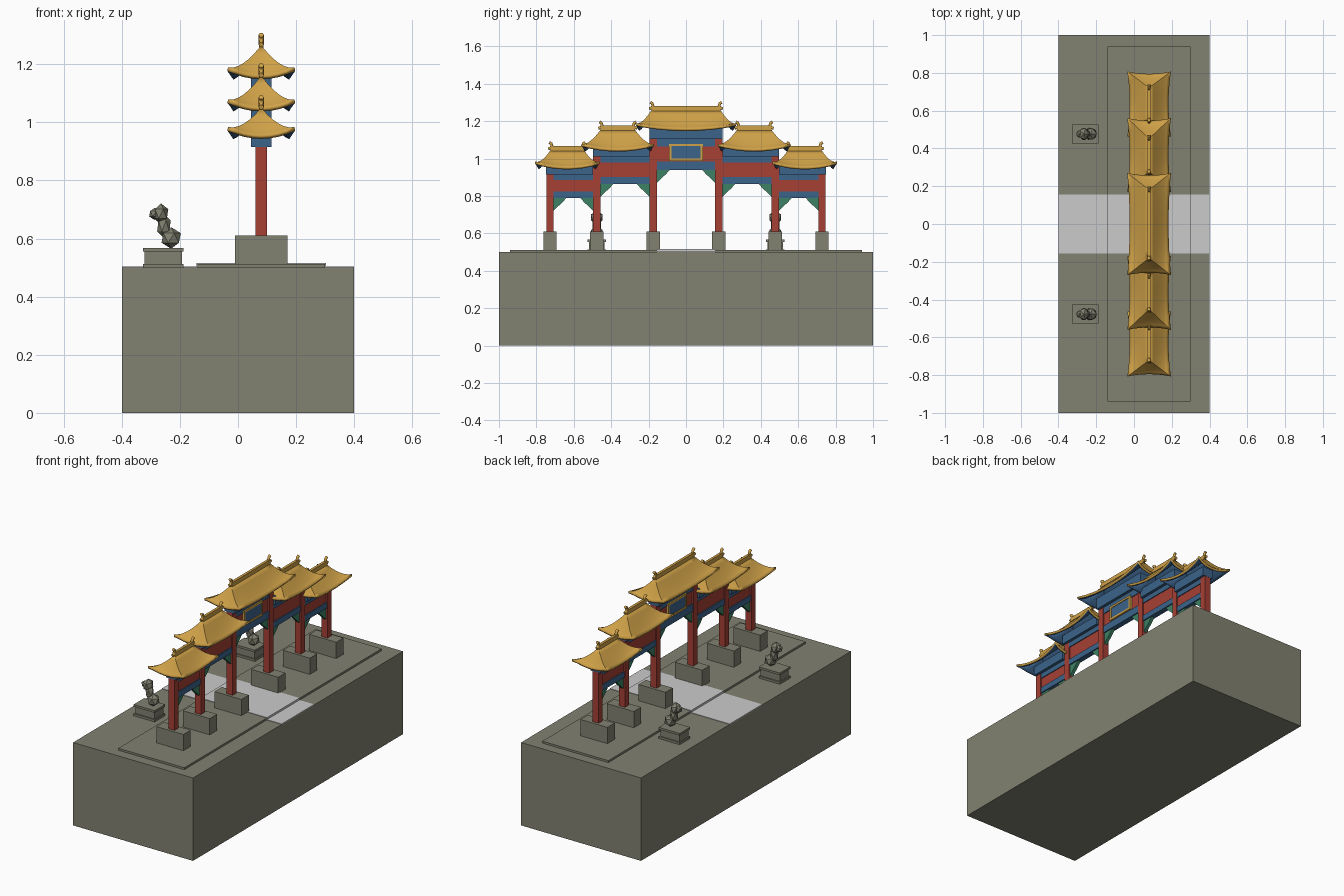
import bpy, bmesh, math
from mathutils import Vector

cube = bpy.data.objects.get("Cube")
if cube:
    bpy.data.objects.remove(cube)


def material(name, rgb):
    m = bpy.data.materials.new(name)
    m.use_nodes = True
    m.diffuse_color = (*rgb, 1)
    m.node_tree.nodes["Principled BSDF"].inputs["Base Color"].default_value = (*rgb, 1)
    return m


STONE = material("grey_stone", (0.22, 0.22, 0.165))
PAVING = material("pale_paving", (0.6, 0.6, 0.6))
RED = material("red_paint", (0.38, 0.05, 0.035))
BLUE = material("blue_paint", (0.045, 0.125, 0.26))
GOLD = material("gold_tile", (0.63, 0.36, 0.065))
GREEN = material("green_paint", (0.045, 0.22, 0.13))

AXIS = 0.08  # x of the gateway plane


def finish(name, bm, *mats):
    bmesh.ops.recalc_face_normals(bm, faces=bm.faces)
    me = bpy.data.meshes.new(name)
    bm.to_mesh(me)
    bm.free()
    for m in mats:
        me.materials.append(m)
    ob = bpy.data.objects.new(name, me)
    bpy.context.collection.objects.link(ob)
    return ob


def box(name, x, y, z, mat):
    """Box from (min, max) pairs."""
    bm = bmesh.new()
    bmesh.ops.create_cube(bm, size=1)
    for v in bm.verts:
        v.co = [(a + b) / 2 + c * (b - a) for (a, b), c in zip((x, y, z), v.co)]
    return finish(name, bm, mat)


def around(c, half):
    return (c - half, c + half)


def bracket(name, y, z, direction, size=0.07):
    """Triangular corner brace under a beam."""
    bm = bmesh.new()
    pts = [(y, z), (y + direction * size, z), (y + direction * size * 0.75, z - size * 0.3),
           (y, z - size)]
    face = bm.faces.new([bm.verts.new((AXIS - 0.01, a, b)) for a, b in pts])
    ext = bmesh.ops.extrude_face_region(bm, geom=[face])["geom"]
    bmesh.ops.translate(bm, vec=(0.02, 0, 0),
                        verts=[v for v in ext if isinstance(v, bmesh.types.BMVert)])
    finish(name, bm, GREEN)


def roof(name, cy, half, ridge, z0, height):
    """Curved hipped roof with lifted corners, ridge bar and curled finials."""
    steps, rings, thick, depth = 8, 6, 0.014, 0.115
    bm = bmesh.new()
    loops = []
    for r in range(rings + 1):
        t = r / rings
        hx = depth * (1 - t) + 0.005 * t
        hy = half + (ridge - half) * t
        fade = (1 - t) ** 2
        loop = []
        for side in range(4):
            for i in range(steps):
                s = -1 + 2 * i / steps
                bow = 1 - 0.012 * (1 - s * s) * fade / depth
                px, py = [(s, -bow), (bow, s), (-s, bow), (-bow, -s)][side]
                if side % 2 == 0:
                    py = math.copysign(1 - (1 - abs(py)) * depth / half, py)
                z = z0 + thick + height * t ** 1.4 + 0.03 * s ** 2 * fade
                loop.append(bm.verts.new((AXIS + px * hx, cy + py * hy, z)))
        loops.append(loop)
    n = len(loops[0])
    for a, b in zip(loops, loops[1:]):
        for i in range(n):
            j = (i + 1) % n
            bm.faces.new((a[i], a[j], b[j], b[i]))
    bm.normal_update()
    ob = finish(name, bm, GOLD, BLUE)
    if sum(p.normal.z for p in ob.data.polygons) < 0:
        ob.data.flip_normals()
    mod = ob.modifiers.new("thickness", "SOLIDIFY")
    mod.thickness, mod.offset = thick, -1
    mod.material_offset, mod.material_offset_rim = 1, 0
    bpy.context.view_layer.objects.active = ob
    ob.select_set(True)
    bpy.ops.object.shade_smooth_by_angle(angle=math.radians(30))
    ob.select_set(False)

    top = z0 + thick + height
    box(name + "_ridge", around(AXIS, 0.008), around(cy, ridge), (top - 0.012, top + 0.022), GOLD)
    for s in (-1, 1):
        cu = bpy.data.curves.new(name + "_finial", "CURVE")
        cu.dimensions = "3D"
        cu.bevel_depth, cu.bevel_resolution, cu.use_fill_caps = 0.009, 1, True
        sp = cu.splines.new("POLY")
        path = [(-0.012, 0.008), (0.002, 0.012), (0.008, 0.024), (0.004, 0.036), (-0.006, 0.042)]
        sp.points.add(len(path) - 1)
        for p, (a, b) in zip(sp.points, path):
            p.co = (AXIS, cy + s * (ridge - a), top + b, 1)
        cu.materials.append(GOLD)
        bpy.context.collection.objects.link(bpy.data.objects.new(name + "_finial", cu))


# Ground block, raised plinth and paved road
box("ground_block", (-0.4, 0.4), (-1, 1), (0, 0.5), STONE)
box("plinth", (-0.14, 0.30), (-0.94, 0.94), (0.5, 0.512), STONE)
box("road", (-0.4, 0.4), (-0.155, 0.155), (0.498, 0.503), PAVING)
box("road_on_plinth", (-0.142, 0.302), (-0.155, 0.155), (0.5, 0.515), PAVING)

# Pillars on stone footings
for s in (-1, 1):
    for y, top in ((0.175, 1.11), (0.477, 1.02), (0.728, 0.93)):
        box("footing", around(AXIS, 0.09), around(s * y, 0.035), (0.51, 0.61), STONE)
        box("pillar", around(AXIS, 0.02), around(s * y, 0.019), (0.61, top), RED)


def bay(name, y0, y1, lower, panel, upper, cap, top, cap_span):
    """Beams, panel, braces and architrave between two pillars."""
    box(name + "_lower_beam", around(AXIS, 0.017), (y0, y1), (lower, panel), BLUE)
    box(name + "_panel", around(AXIS, 0.012), (y0, y1), (panel, upper), RED)
    box(name + "_upper_beam", around(AXIS, 0.017), (y0, y1), (upper, cap), BLUE)
    box(name + "_architrave", around(AXIS, 0.035), cap_span, (cap, top), BLUE)
    d = 1 if y1 > y0 else -1
    bracket(name + "_brace", y0 + d * 0.018, lower, d)
    bracket(name + "_brace", y1 - d * 0.018, lower, -d)


# Bays and their roofs
bay("centre", -0.175, 0.175, 0.94, 0.985, 1.065, 1.105, 1.175, (-0.195, 0.195))
roof("centre_roof", 0, 0.27, 0.185, 1.145, 0.1)
for s in (-1, 1):
    bay("middle", s * 0.175, s * 0.477, 0.865, 0.90, 0.98, 1.01, 1.065, (s * 0.195, s * 0.497))
    roof("middle_roof", s * 0.365, 0.195, 0.092, 1.035, 0.105)
    bay("outer", s * 0.477, s * 0.728, 0.79, 0.825, 0.885, 0.915, 0.97, (s * 0.497, s * 0.748))
    roof("outer_roof", s * 0.635, 0.172, 0.09, 0.94, 0.09)

# Framed plaque on both faces of the centre bay
box("plaque", around(AXIS, 0.021), around(0, 0.08), (1.0, 1.068), BLUE)
for z in (0.994, 1.072):
    box("plaque_frame_rail", around(AXIS, 0.025), around(0, 0.09), around(z, 0.006), GOLD)
for y in (-0.084, 0.084):
    box("plaque_frame_side", around(AXIS, 0.025), around(y, 0.006), (0.994, 1.072), GOLD)


def boulder(name, pos, scale):
    bm = bmesh.new()
    bmesh.ops.create_icosphere(bm, subdivisions=1, radius=1)
    for v in bm.verts:
        v.co = Vector(pos) + Vector(c * k for c, k in zip(v.co, scale))
    finish(name, bm, STONE)


# Guardian statues on stepped pedestals
for s in (-1, 1):
    y = s * 0.477
    for name, hx, hy, z in (("base", 0.07, 0.05, (0.5, 0.513)),
                            ("block", 0.064, 0.042, (0.513, 0.555)),
                            ("top", 0.07, 0.05, (0.555, 0.568))):
        box("pedestal_" + name, around(-0.257, hx), around(y, hy), z, STONE)
    boulder("statue_haunch", (-0.23, y, 0.602), (0.037, 0.036, 0.037))
    boulder("statue_chest", (-0.255, y, 0.643), (0.026, 0.026, 0.042))
    boulder("statue_head", (-0.265, y, 0.685), (0.028, 0.037, 0.036))
    boulder("statue_muzzle", (-0.287, y, 0.685), (0.021, 0.022, 0.021))
